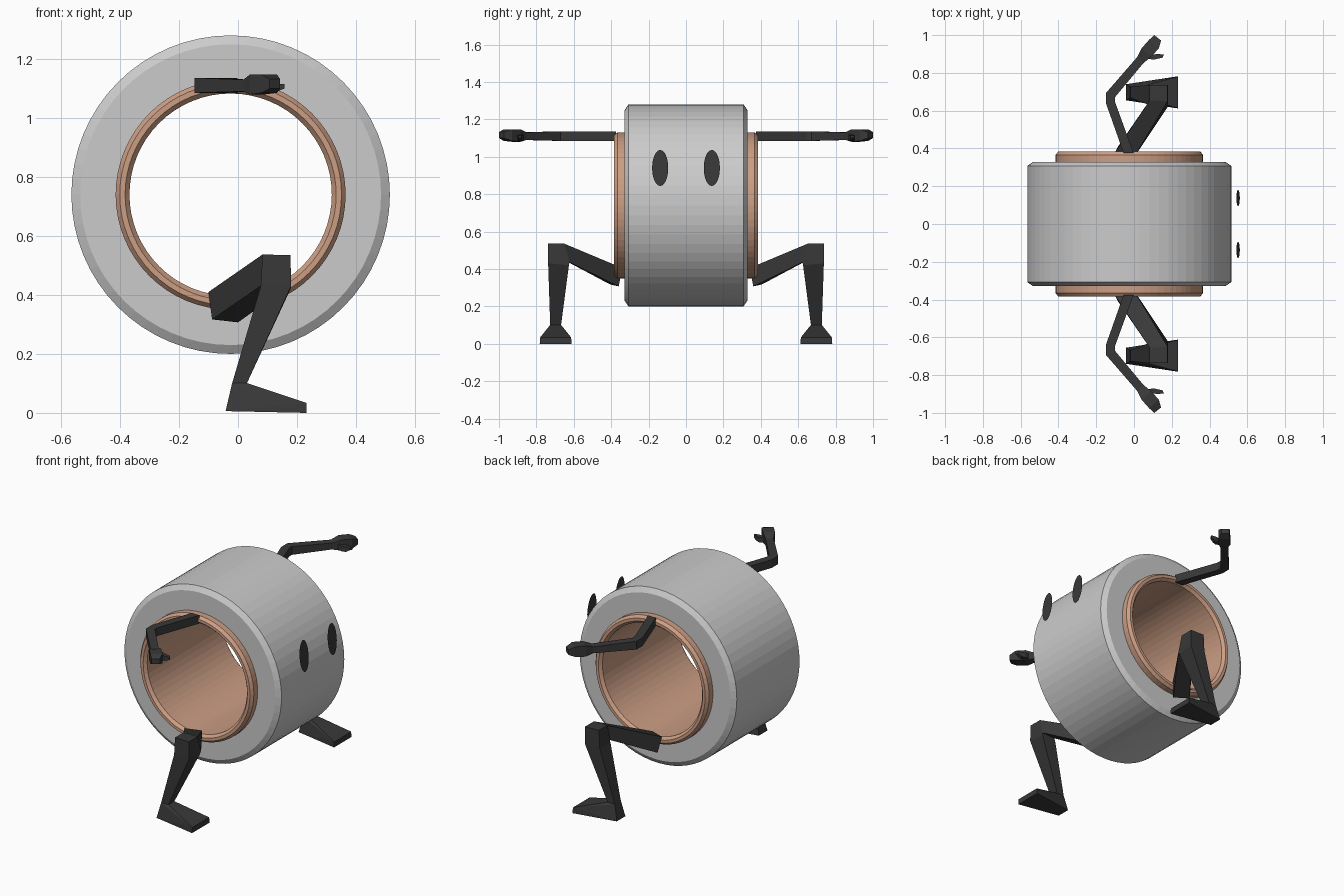
import bpy, bmesh
from math import cos, sin, pi
from mathutils import Vector

if "Cube" in bpy.data.objects:
    bpy.data.objects.remove(bpy.data.objects["Cube"])


def material(name, rgb):
    m = bpy.data.materials.new(name)
    m.diffuse_color = (*rgb, 1)
    m.use_nodes = True
    m.node_tree.nodes["Principled BSDF"].inputs["Base Color"].default_value = m.diffuse_color
    return m


DARK = material("dark", (0.04, 0.04, 0.04))
COPPER = material("copper", (0.6, 0.34, 0.23))
CX, CZ = -0.025, 0.74


def finish(name, bm, mat=None, mirror=False):
    bmesh.ops.recalc_face_normals(bm, faces=bm.faces)
    me = bpy.data.meshes.new(name)
    bm.to_mesh(me)
    bm.free()
    ob = bpy.data.objects.new(name, me)
    bpy.context.collection.objects.link(ob)
    if mat:
        me.materials.append(mat)
    if mirror:
        mod = ob.modifiers.new("mirror", 'MIRROR')
        mod.use_axis = (False, True, False)
    return ob


def skin(bm, rings, closed=False):
    """Bridge equal-length point loops with quads."""
    vs = [[bm.verts.new(p) for p in r] for r in rings]
    n = len(vs[0])
    pairs = list(zip(vs, vs[1:])) + ([(vs[-1], vs[0])] if closed else [])
    for a, b in pairs:
        for i in range(n):
            j = (i + 1) % n
            bm.faces.new((a[i], a[j], b[j], b[i]))
    if not closed:
        bm.faces.new(vs[0])
        bm.faces.new(vs[-1])


def ring(name, profile, mat=None, n=64):
    """Lathe a closed (radius, y) profile about the body axis."""
    bm = bmesh.new()
    skin(bm, [[(CX + r * cos(2 * pi * i / n), y, CZ + r * sin(2 * pi * i / n))
               for i in range(n)] for r, y in profile], closed=True)
    return finish(name, bm, mat)


def symmetric(half):
    return half + [(r, -y) for r, y in reversed(half)]


# Body shell and its copper lining
ring("body_shell", symmetric([(0.54, 0.308), (0.51, 0.328), (0.385, 0.328)]))
ring("copper_lining", symmetric([(0.39, 0.366), (0.376, 0.384), (0.358, 0.384), (0.343, 0.366)]), COPPER)


def slab(bm, stations):
    """Loft along (left xy, right xy, z low, z high) stations."""
    skin(bm, [[(*l, z0), (*r, z0), (*r, z1), (*l, z1)] for l, r, z0, z1 in stations])


# Arm with bent elbow and mitten hand
bm = bmesh.new()
slab(bm, [((-0.055, 0.375), (-0.002, 0.375), 1.085, 1.136),
          ((-0.147, 0.635), (-0.1, 0.645), 1.085, 1.136),
          ((-0.147, 0.695), (-0.1, 0.672), 1.085, 1.136),
          ((0.018, 0.885), (0.05, 0.852), 1.09, 1.13),
          ((0.04, 0.93), (0.09, 0.885), 1.08, 1.147),
          ((0.08, 0.975), (0.132, 0.93), 1.085, 1.147),
          ((0.107, 1.0), (0.143, 0.972), 1.1, 1.132)])
finish("arm", bm, DARK, True)

# Thumb
bm = bmesh.new()
slab(bm, [((0.06, 0.915), (0.07, 0.875), 1.09, 1.125),
          ((0.1, 0.897), (0.105, 0.87), 1.085, 1.117),
          ((0.125, 0.9), (0.13, 0.876), 1.087, 1.117),
          ((0.158, 0.897), (0.15, 0.88), 1.1, 1.115)])
finish("thumb", bm, DARK, True)

# Leg: thigh, knee and shin
bm = bmesh.new()
skin(bm, [
    [(-0.1, 0.38, 0.41), (-0.008, 0.34, 0.405), (0, 0.36, 0.307), (-0.088, 0.405, 0.317)],
    [(0.083, 0.655, 0.537), (0.178, 0.65, 0.535), (0.18, 0.622, 0.435), (0.083, 0.627, 0.435)],
    [(0.083, 0.737, 0.537), (0.178, 0.737, 0.535), (0.18, 0.624, 0.43), (0.083, 0.629, 0.43)],
    [(0.077, 0.737, 0.43), (0.18, 0.737, 0.43), (0.178, 0.626, 0.42), (0.077, 0.631, 0.42)],
    [(-0.02, 0.726, 0.1), (0.03, 0.726, 0.1), (0.03, 0.668, 0.1), (-0.02, 0.668, 0.1)]])
finish("leg", bm, DARK, True)

# Wedge foot
bm = bmesh.new()
for x, z, y0, y1 in [(-0.02, 0.101, 0.668, 0.726), (0.03, 0.101, 0.668, 0.726),
                     (-0.042, 0.006, 0.655, 0.74), (0.232, 0.0, 0.612, 0.782),
                     (0.232, 0.034, 0.614, 0.78)]:
    bm.verts.new((x, y0, z))
    bm.verts.new((x, y1, z))
bmesh.ops.convex_hull(bm, input=bm.verts)
finish("foot", bm, DARK, True)

# Flat oval eyes floating ahead of the shell, leaning back slightly
bm = bmesh.new()
pts = [2 * pi * i / 32 for i in range(32)]
bm.faces.new([bm.verts.new((0.551 - 0.009 * sin(a), 0.138 + 0.043 * cos(a), 0.94 + 0.096 * sin(a)))
              for a in pts])
eye = finish("eye", bm, DARK, True)
